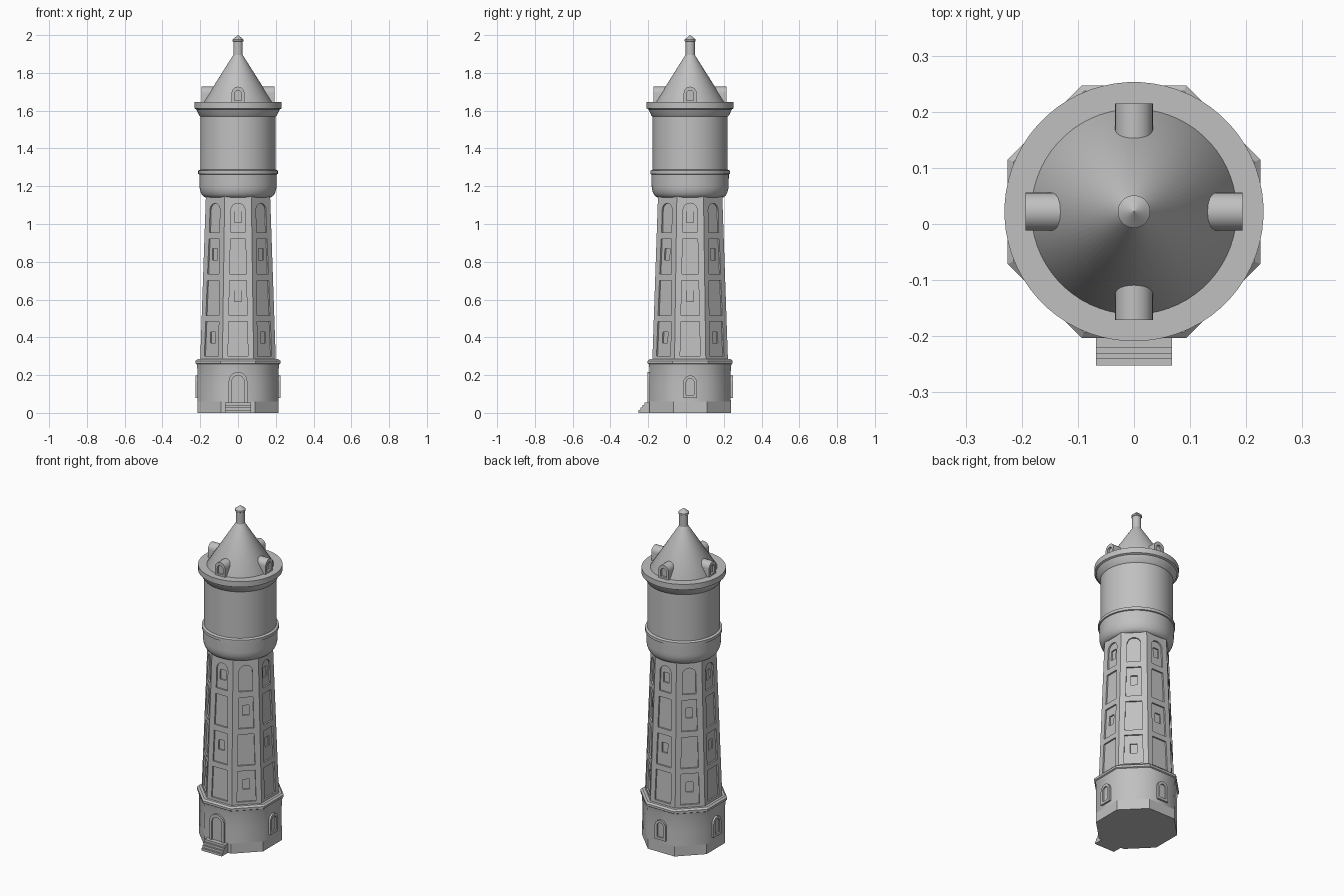
import bpy, bmesh, math
from mathutils import Vector

if "Cube" in bpy.data.objects:
    bpy.data.objects.remove(bpy.data.objects["Cube"])

CY = 0.022                      # tower axis sits slightly behind the origin
stone = bpy.data.materials.new("grey stone")
stone.diffuse_color = (0.53, 0.53, 0.53, 1)
stone.use_nodes = True
stone.node_tree.nodes["Principled BSDF"].inputs["Base Color"].default_value = stone.diffuse_color


def make(name, loops_list, smooth=None):
    """Each item is a list of equal-length loops, skinned in order and capped."""
    bm = bmesh.new()
    for loops in loops_list:
        rings = [[bm.verts.new(p) for p in loop] for loop in loops]
        n = len(rings[0])
        for a, b in zip(rings, rings[1:]):
            for i in range(n):
                j = (i + 1) % n
                bm.faces.new((a[i], a[j], b[j], b[i]))
        bm.faces.new(rings[0][::-1])
        bm.faces.new(rings[-1])
    bmesh.ops.recalc_face_normals(bm, faces=bm.faces)
    me = bpy.data.meshes.new(name)
    bm.to_mesh(me)
    bm.free()
    me.materials.append(stone)
    ob = bpy.data.objects.new(name, me)
    bpy.context.collection.objects.link(ob)
    if smooth:
        bpy.ops.object.select_all(action='DESELECT')
        ob.select_set(True)
        bpy.context.view_layer.objects.active = ob
        bpy.ops.object.shade_smooth_by_angle(angle=math.radians(smooth))
    return ob


def turned(name, profile, sides=64, smooth=30):
    """Stack of rings; for eight sides the radius is measured to the flats."""
    k = 1 / math.cos(math.pi / 8) if sides == 8 else 1
    loops = []
    for r, z in profile:
        ang = [2 * math.pi * (i + 0.5) / sides for i in range(sides)]
        loops.append([(r * k * math.cos(a), CY + r * k * math.sin(a), z) for a in ang])
    return make(name, [loops], smooth)


def on_side(side, u, d, z):
    """Point at distance d from the axis on octagon side 0..7 (0 = front)."""
    a = math.radians(-90 + 45 * side)
    n, t = Vector((math.cos(a), math.sin(a), 0)), Vector((-math.sin(a), math.cos(a), 0))
    return Vector((0, CY, z)) + n * d + t * u


def arch(half, z0, z1, steps=12):
    """Round-headed outline in (u, z)."""
    zc = z1 - half
    top = [(half * math.cos(math.pi * i / steps), zc + half * math.sin(math.pi * i / steps))
           for i in range(steps + 1)]
    return [(-half, z0), (half, z0)] + top


def surround(name, side, outer, inner, back, front, pane):
    """Projecting frame with a sunken pane."""
    loops = [[on_side(side, u, d, z) for u, z in line]
             for line, d in ((outer, back), (outer, front), (inner, front), (inner, pane))]
    return make(name, [loops], 30)


# Octagonal base: flat plinth, smooth wall and cornice
turned("plinth", [(0.215, 0), (0.215, 0.06)], 8, None)
turned("base_wall", [(0.215, 0.06), (0.214, 0.15), (0.215, 0.23), (0.219, 0.262)], 8, 50)
turned("base_cornice", [(0.219, 0.258), (0.225, 0.262), (0.225, 0.275), (0.215, 0.284),
                        (0.19, 0.284)], 8, None)

# Tapered octagonal shaft
Z0, Z1, A0, A1 = 0.28, 1.15, 0.200, 0.170


def flat(z):
    return A0 + (A1 - A0) * (z - Z0) / (Z1 - Z0)


def cutter(name, items, depth):
    """Sunken shapes that follow the slope of the shaft."""
    solids = [[[on_side(s, u, flat(z) + d, z) for u, z in line] for d in (-depth, 0.02)]
              for s, line in items]
    ob = make(name, solids)
    ob.hide_render = True
    return ob


def half_width(z):
    return 0.053 - 0.017 * (z - 0.3) / 0.8


tiers = [(0.30, 0.483), (0.515, 0.70), (0.735, 0.92), (0.955, 1.11)]
window_z = [0.37, 0.59, 0.81, 1.008]
panels, windows = [], []
for s in range(8):
    for i, (a, b) in enumerate(tiers):
        if i == 3:
            panels.append((s, arch(half_width(1.03), a, b)))
        else:
            wa, wb = half_width(a), half_width(b)
            panels.append((s, [(-wa, a), (wa, a), (wb, b), (-wb, b)]))
        if (i + s) % 2 == 1:    # windows alternate from side to side
            w, z = 0.019, window_z[i]
            windows.append((s, [(-w, z), (w, z), (w, z + 0.059), (-w, z + 0.059)]))

shaft = turned("shaft", [(A0, Z0), (A1, Z1)], 8, None)
for cut in (cutter("panel_cutter", panels, 0.009), cutter("window_cutter", windows, 0.017)):
    mod = shaft.modifiers.new("recess", 'BOOLEAN')
    mod.operation, mod.solver, mod.object = 'DIFFERENCE', 'EXACT', cut
    bpy.ops.object.select_all(action='DESELECT')
    shaft.select_set(True)
    bpy.context.view_layer.objects.active = shaft
    bpy.ops.object.modifier_apply(modifier=mod.name)
    bpy.data.objects.remove(cut)

# Door, base windows and front steps
surround("door", 0, arch(0.049, 0.055, 0.217), arch(0.033, 0.056, 0.198), 0.18, 0.226, 0.217)
for s in (2, 4, 6):
    surround("base_window", s, arch(0.036, 0.08, 0.198), arch(0.021, 0.095, 0.182),
             0.18, 0.226, 0.217)
for i, y in enumerate((-0.252, -0.241, -0.231, -0.221)):
    z = 0.014 * i
    loops = [[(x, yy, zz) for x, yy in ((-0.068, y), (0.068, y), (0.068, -0.18), (-0.068, -0.18))]
             for zz in (z, z + 0.014)]
    make("step", [loops])

# Bowl under the tank, ring, tank and rim
bowl = [(0.168 + 0.036 * math.sin(t), 1.205 - 0.065 * math.cos(t))
        for t in [math.pi / 2 * i / 8 for i in range(9)]]
turned("bowl", bowl + [(0.205, 1.268)])
turned("tank_ring", [(0.203, 1.262), (0.211, 1.265), (0.211, 1.282), (0.199, 1.288)])
turned("tank", [(0.199, 1.27), (0.199, 1.575)])
turned("rim", [(0.199, 1.568), (0.206, 1.575), (0.221, 1.607), (0.231, 1.612),
               (0.231, 1.645)])

# Conical roof with finial
turned("roof", [(0.183, 1.64), (0.183, 1.645), (0.025, 1.895)], 64, 40)
turned("finial", [(0.025, 1.88), (0.025, 1.965), (0.029, 1.968), (0.029, 1.977),
                  (0.001, 2.0)], 32)

# Four round-headed dormers
for s in (0, 2, 4, 6):
    surround("dormer", s, arch(0.034, 1.64, 1.727), arch(0.019, 1.655, 1.707),
             0.10, 0.193, 0.18)
